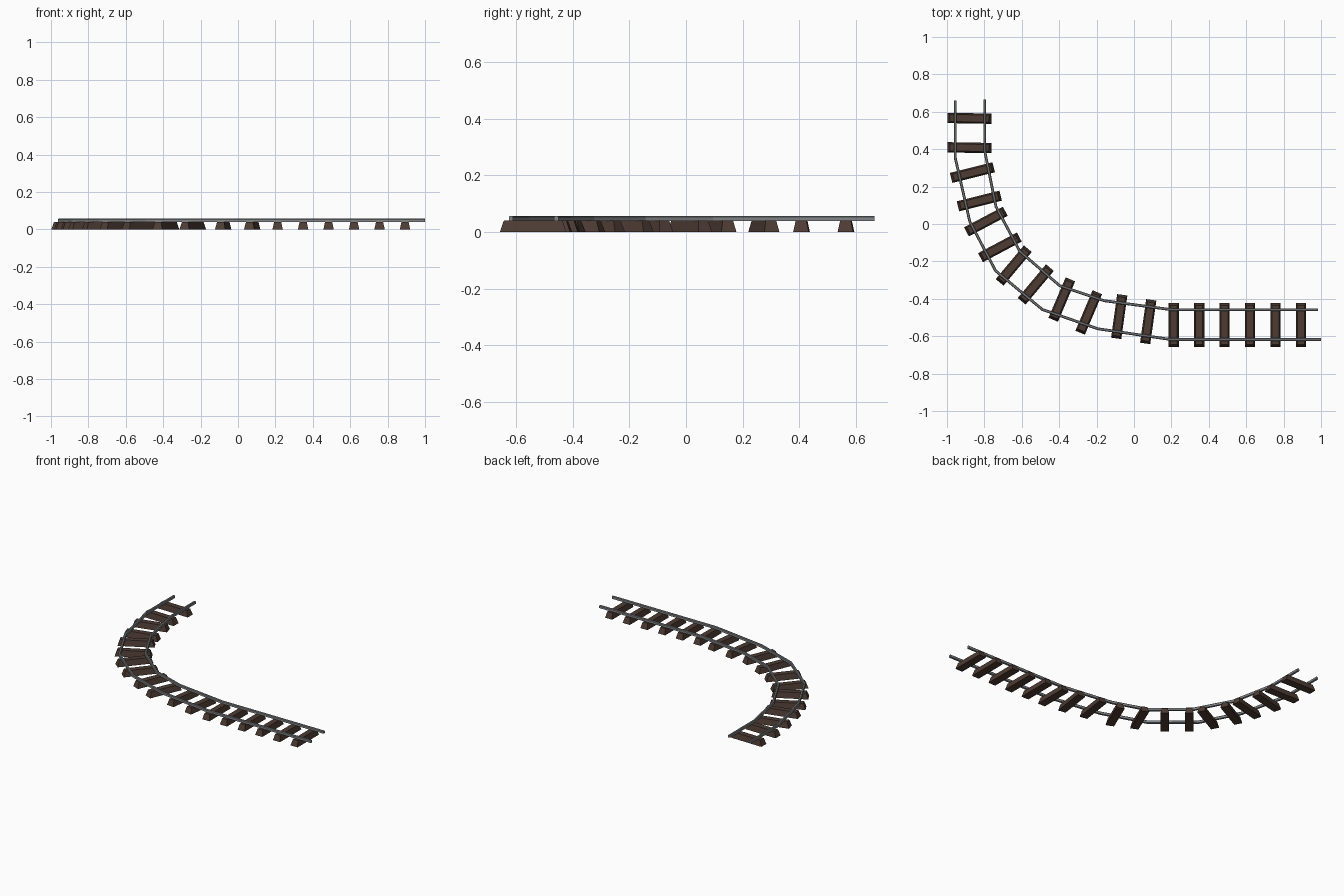
import bpy, bmesh
from math import radians
from mathutils import Vector, Matrix

if "Cube" in bpy.data.objects:
    bpy.data.objects.remove(bpy.data.objects["Cube"])


def material(name, rgb):
    m = bpy.data.materials.new(name)
    m.diffuse_color = (*rgb, 1)
    m.use_nodes = True
    m.node_tree.nodes["Principled BSDF"].inputs["Base Color"].default_value = m.diffuse_color
    return m


WOOD = material("dark_wood", (0.075, 0.045, 0.034))
STEEL = material("steel", (0.23, 0.24, 0.25))


def finish(bm, name, mat):
    bmesh.ops.recalc_face_normals(bm, faces=bm.faces)
    me = bpy.data.meshes.new(name)
    bm.to_mesh(me)
    bm.free()
    me.materials.append(mat)
    ob = bpy.data.objects.new(name, me)
    bpy.context.collection.objects.link(ob)
    return ob


# sleepers: tapered blocks, wide at the ground
def sleeper(name, x, y, angle):
    bm = bmesh.new()
    bmesh.ops.create_cube(bm, size=1)
    for v in bm.verts:
        top = v.co.z > 0
        v.co.x *= 0.207 if top else 0.235
        v.co.y *= 0.038 if top else 0.055
        v.co.z = 0.04 if top else 0
    bm.transform(Matrix.Translation((x, y, 0)) @ Matrix.Rotation(radians(angle), 4, 'Z'))
    finish(bm, name, WOOD)


# rails: small chamfered section swept with mitred corners
def rail(name, points):
    profile = [(-.0075, .039), (.0075, .039), (.0075, .053), (.004, .057), (-.004, .057), (-.0075, .053)]
    pts = [Vector(p) for p in points]
    bm = bmesh.new()
    rings = []
    for i, p in enumerate(pts):
        a = (p - pts[max(i - 1, 0)]).normalized()
        b = (pts[min(i + 1, len(pts) - 1)] - p).normalized()
        d = (a + b).normalized()
        side = Vector((-d.y, d.x))
        stretch = 1 / d.dot(a if i else b)
        rings.append([bm.verts.new((*(p + side * s * stretch), z)) for s, z in profile])
    n = len(profile)
    for r, q in zip(rings, rings[1:]):
        for k in range(n):
            bm.faces.new((r[k], r[(k + 1) % n], q[(k + 1) % n], q[k]))
    bm.faces.new(rings[0])
    bm.faces.new(rings[-1])
    finish(bm, name, STEEL)


# curved stretch, then evenly spaced straight stretch
ties = [(-.88, .565, -1), (-.88, .408, -1), (-.864, .275, 14), (-.827, .123, 14),
        (-.792, .013, 28), (-.717, -.125, 28), (-.643, -.222, 50), (-.525, -.323, 50),
        (-.386, -.404, 67), (-.242, -.473, 67), (-.079, -.495, 82), (.076, -.522, 82)]
ties += [(.212 + .1362 * i, -.54, 90) for i in range(6)]
for i, t in enumerate(ties):
    sleeper(f"sleeper_{i + 1:02d}", *t)

rail("outer_rail", [(-.956, .66), (-.956, .355), (-.878, .013), (-.74, -.25),
                    (-.49, -.457), (-.194, -.56), (.2, -.618), (1, -.618)])
rail("inner_rail", [(-.798, .665), (-.798, .39), (-.738, .093), (-.61, -.147),
                    (-.397, -.33), (-.16, -.41), (.2, -.458), (.985, -.458)])
